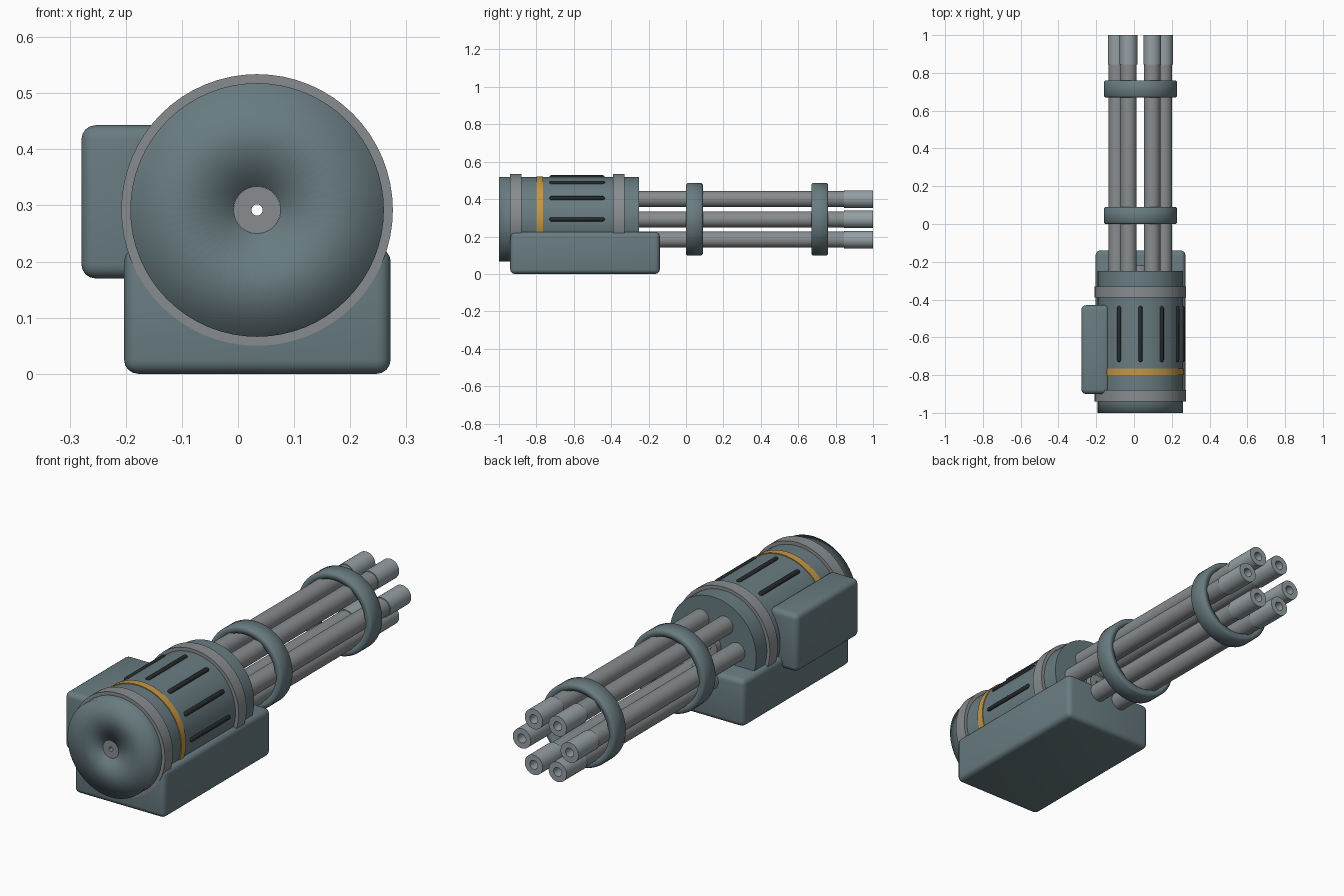
import bpy, bmesh
from math import sin, cos, pi, radians

if "Cube" in bpy.data.objects:
    bpy.data.objects.remove(bpy.data.objects["Cube"])

AX, AZ = 0.034, 0.292   # long axis of the gun (runs along y)


def material(name, rgb):
    m = bpy.data.materials.new(name)
    m.diffuse_color = (*rgb, 1)
    m.use_nodes = True
    m.node_tree.nodes["Principled BSDF"].inputs["Base Color"].default_value = m.diffuse_color
    return m


BODY = material("body_paint", (0.14, 0.20, 0.22))
STEEL = material("steel", (0.25, 0.265, 0.275))
MUZZLE = material("muzzle_steel", (0.30, 0.35, 0.37))
GOLD = material("gold", (0.55, 0.31, 0.06))
BLACK = material("black", (0.02, 0.024, 0.026))


def finish(name, bm, mat, soft=None):
    """Smooth shading with sharp corners, except where soft(edge) is true."""
    bmesh.ops.recalc_face_normals(bm, faces=bm.faces)
    for f in bm.faces:
        f.smooth = True
    for e in bm.edges:
        sharp = e.calc_face_angle(0) > radians(40)
        e.smooth = not sharp or bool(soft and soft(e))
    me = bpy.data.meshes.new(name)
    bm.to_mesh(me)
    bm.free()
    me.materials.append(mat)
    ob = bpy.data.objects.new(name, me)
    bpy.context.collection.objects.link(ob)
    return ob


def lathe(name, profile, mat, x=AX, z=AZ, sides=32, closed=False, soft=None):
    """Revolve (radius, y) points around an axis parallel to y."""
    bm = bmesh.new()
    rows = []
    for r, y in profile:
        rows.append([bm.verts.new((x + r * cos(2 * pi * i / sides), y,
                                   z + r * sin(2 * pi * i / sides)))
                     for i in range(sides)])
    pairs = list(zip(rows, rows[1:]))
    if closed:
        pairs.append((rows[-1], rows[0]))
    for a, b in pairs:
        for i in range(sides):
            j = (i + 1) % sides
            bm.faces.new((a[i], a[j], b[j], b[i]))
    bmesh.ops.remove_doubles(bm, verts=bm.verts, dist=1e-5)
    return finish(name, bm, mat, soft)


def tube(name, inner, outer, y0, y1, mat, **kw):
    profile = [(inner, y0), (outer, y0), (outer, y1), (inner, y1)]
    return lathe(name, profile, mat, closed=True, **kw)


def rounded_box(name, lo, hi, bevel, mat):
    bm = bmesh.new()
    bmesh.ops.create_cube(bm, size=1)
    for v in bm.verts:
        for k in range(3):
            v.co[k] = hi[k] if v.co[k] > 0 else lo[k]
    bmesh.ops.bevel(bm, geom=bm.edges[:], offset=bevel, segments=4,
                    profile=0.5, affect='EDGES')
    return finish(name, bm, mat)


# Motor housing with a softly shaded rear rim and a central spindle
lathe("housing", [(0.042, -1), (0.226, -1), (0.226, -0.93), (0.226, -0.25),
                  (0.042, -0.25)], BODY, sides=64, closed=True,
      soft=lambda e: all(v.co.y < -0.99 for v in e.verts))
tube("spindle", 0.01, 0.042, -0.998, -0.22, STEEL)

# Bands around the housing
tube("rear_band", 0.21, 0.242, -0.94, -0.88, STEEL, sides=64)
tube("front_band", 0.21, 0.242, -0.39, -0.33, STEEL, sides=64)
tube("gold_band", 0.21, 0.230, -0.80, -0.765, GOLD, sides=64)

# Dark rounded ribs every 30 degrees
R = 0.011
arc = [radians(a) for a in (0, 30, 60, 90)]
rib = [(R * sin(a), -0.72 - R * cos(a)) for a in arc]
rib += [(R * cos(a), -0.445 + R * sin(a)) for a in arc]
for i in range(12):
    a = i * pi / 6
    lathe(f"rib_{i + 1}", rib, BLACK, x=AX + 0.225 * cos(a),
          z=AZ + 0.225 * sin(a), sides=12)

# Six barrels with wider bored muzzles
for i in range(6):
    a = i * pi / 3
    bx, bz = AX + 0.125 * cos(a), AZ + 0.125 * sin(a)
    lathe(f"barrel_{i + 1}", [(0, -0.3), (0.043, -0.3), (0.043, 0.86), (0, 0.86)],
          STEEL, x=bx, z=bz)
    lathe(f"muzzle_{i + 1}", [(0, 0.845), (0.047, 0.845), (0.047, 1),
                              (0.021, 1), (0.021, 0.87), (0, 0.87)],
          MUZZLE, x=bx, z=bz)

# Hoops clamping the barrels
for name, y in (("rear_hoop", 0.0), ("front_hoop", 0.67)):
    b = 0.008
    lathe(name, [(0.162, y), (0.194 - b, y), (0.194, y + b), (0.194, y + 0.09 - b),
                 (0.194 - b, y + 0.09), (0.162, y + 0.09)],
          BODY, sides=64, closed=True, soft=lambda e: True)

# Base block and side box
rounded_box("base_block", (-0.203, -0.94, 0), (0.272, -0.14, 0.225), 0.025, BODY)
rounded_box("side_box", (-0.279, -0.90, 0.17), (-0.13, -0.43, 0.443), 0.025, BODY)
